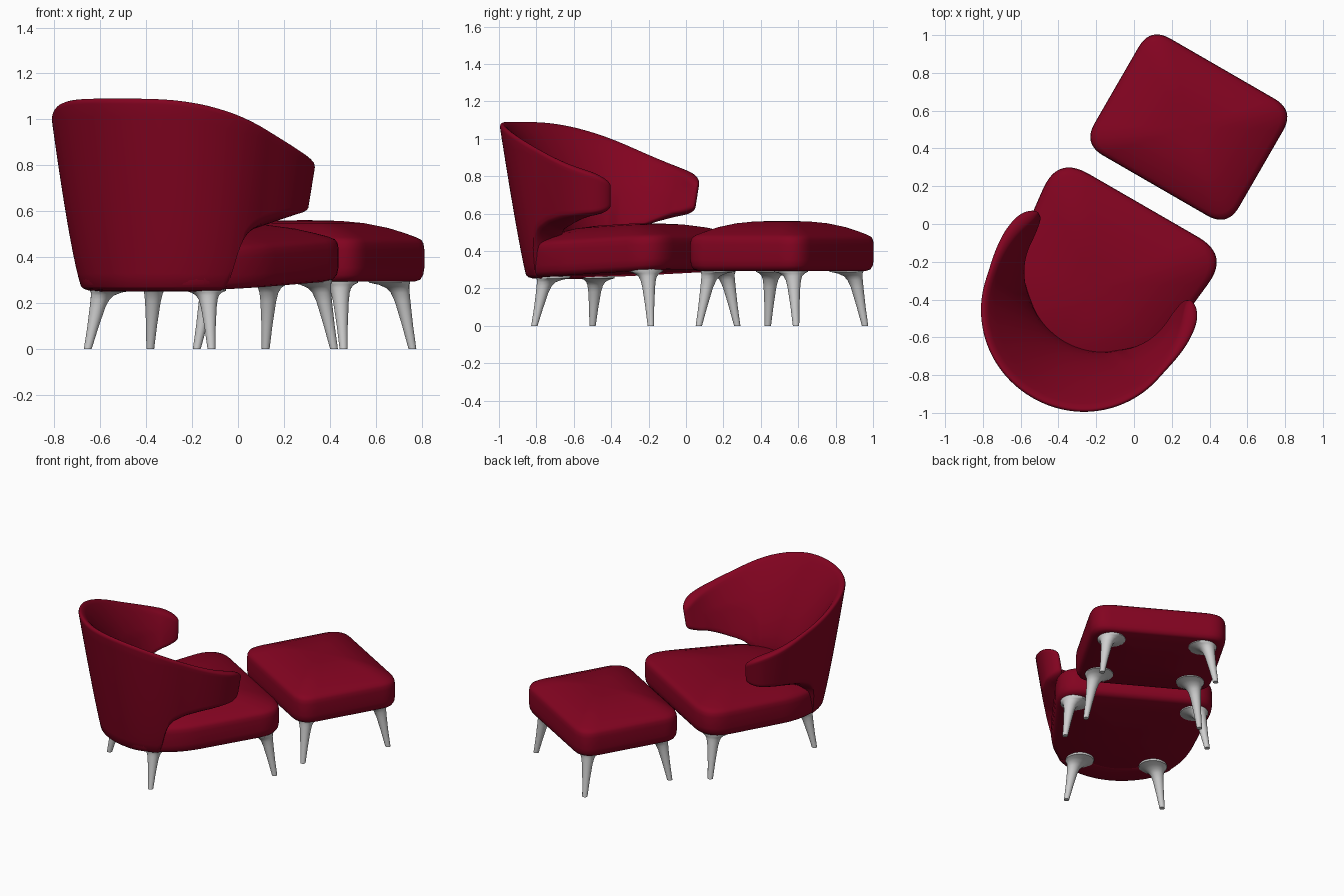
import bpy, math
from math import sin, cos, radians, pi, sqrt
from mathutils import Matrix, Vector

cube = bpy.data.objects.get("Cube")
if cube:
    bpy.data.objects.remove(cube, do_unlink=True)


def material(name, color, roughness):
    m = bpy.data.materials.new(name)
    m.use_nodes = True
    m.diffuse_color = color
    bsdf = m.node_tree.nodes["Principled BSDF"]
    bsdf.inputs["Base Color"].default_value = color
    bsdf.inputs["Roughness"].default_value = roughness
    return m


RED = material("red fabric", (0.225, 0.001, 0.0145, 1), 0.8)
GREY = material("pale grey metal", (0.62, 0.62, 0.62, 1), 0.5)

# Both pieces are turned by the same angle
TURN = Matrix.Rotation(radians(-30), 4, 'Z')
CHAIR = Matrix.Translation((-0.098, -0.158, 0)) @ TURN
STOOL = Matrix.Translation((0.29, 0.513, 0)) @ TURN


def loft(name, rings, mat, place):
    """Skin a list of closed rings and cap both ends."""
    n = len(rings[0])
    verts = [p for ring in rings for p in ring]
    faces = []
    for i in range(len(rings) - 1):
        for j in range(n):
            k = (j + 1) % n
            faces.append((i * n + j, i * n + k, (i + 1) * n + k, (i + 1) * n + j))
    faces.append(tuple(reversed(range(n))))
    faces.append(tuple(range(len(verts) - n, len(verts))))
    mesh = bpy.data.meshes.new(name)
    mesh.from_pydata(verts, [], faces)
    mesh.materials.append(mat)
    ob = bpy.data.objects.new(name, mesh)
    bpy.context.collection.objects.link(ob)
    ob.matrix_world = place
    bpy.ops.object.select_all(action='DESELECT')
    ob.select_set(True)
    bpy.context.view_layer.objects.active = ob
    bpy.ops.object.mode_set(mode='EDIT')
    bpy.ops.mesh.select_all(action='SELECT')
    bpy.ops.mesh.normals_make_consistent(inside=False)
    bpy.ops.object.mode_set(mode='OBJECT')
    bpy.ops.object.shade_smooth_by_angle(angle=radians(50))


def rounded(half):
    """Mirror (x, y, cut) corners across x and round each one."""
    corners = half + [(-x, y, c) for x, y, c in reversed(half)]
    out = []
    for i, (x, y, cut) in enumerate(corners):
        p = Vector((x, y))
        a = p + (Vector(corners[i - 1][:2]) - p).normalized() * cut
        b = p + (Vector(corners[(i + 1) % len(corners)][:2]) - p).normalized() * cut
        for k in range(11):
            t = k / 10
            out.append(a * (1 - t) ** 2 + p * 2 * t * (1 - t) + b * t * t)
    return out


# Cushion section: outline scale, height above the base
SECTION = [(0.05, 0), (0.92, 0), (0.965, 0.008), (0.99, 0.028), (1, 0.06), (1, 0.14),
           (0.993, 0.165), (0.975, 0.181), (0.93, 0.193), (0.84, 0.21), (0.7, 0.233),
           (0.5, 0.254), (0.3, 0.264), (0.05, 0.267)]


def cushion(name, outline, mid, base, place):
    rings = []
    for s, h in SECTION:
        ring = []
        for p in outline:
            x, y = p.x * s, mid + (p.y - mid) * s
            ring.append((x, y, base(y) + h))
        rings.append(ring)
    loft(name, rings, RED, place)


# Seat and footstool cushions
seat_outline = rounded([(0.525, 0.296, 0.19), (0.44, -0.48, 0.2), (0.22, -0.72, 0.15)])
cushion("seat_cushion", seat_outline, -0.2, lambda y: 0.25 + 0.05 * (y + 0.72), CHAIR)
stool_outline = rounded([(0.442, 0.357, 0.125), (0.442, -0.357, 0.125)])
cushion("footstool_cushion", stool_outline, 0, lambda y: 0.294, STOOL)

# Wraparound back: heights of its top and bottom edges by angle from the rear
TOP = [(0, 1.09), (20, 1.09), (35, 1.077), (50, 1.044), (63, 1.002), (75, 0.955),
       (90, 0.897), (105, 0.845), (118, 0.808), (140, 0.75)]
BOTTOM = [(0, 0.25), (60, 0.25), (61.5, 0.32), (64, 0.42), (67, 0.47), (71, 0.508),
          (80, 0.545), (92, 0.572), (110, 0.588), (140, 0.6)]
CENTRE_Y, END, TAPER = -0.316, 123, 13


def table(points, x):
    for (x0, y0), (x1, y1) in zip(points, points[1:]):
        if x <= x1:
            return y0 + (y1 - y0) * (x - x0) / (x1 - x0)
    return points[-1][1]


def smooth_table(points, x, w):
    return sum(table(points, abs(x + w * d / 3)) for d in range(-3, 4)) / 7


def arm_share(deg):
    f = max(0, min(1, (deg - 75) / 45))
    return f * f * (3 - 2 * f)


def outer_radius(deg, z):
    t = max(0, min(1, (z - 0.25) / 0.83))
    return 0.418 + 0.148 * t ** (1 - 0.25 * min(1, deg / 60)) + 0.073 * arm_share(deg)


def inner_radius(deg, z, top):
    # Meets the seat along a smaller circle set further forward
    c = 0.176 * cos(radians(deg))
    low = -c + sqrt(c * c + 0.127)
    s = max(0, min(1, (z - 0.5) / (top - 0.5)))
    rim = 0.03 + 0.045 * arm_share(deg)
    r = low + (outer_radius(deg, top) - rim - low) * s ** 1.45
    return min(r, outer_radius(deg, z) - rim)


def shell_ring(angle):
    deg = abs(angle)
    top, bot = smooth_table(TOP, deg, 8), smooth_table(BOTTOM, deg, 2)
    q = max(0, (deg - END + TAPER) / TAPER)
    e = sqrt(max(0, 1 - q * q))
    mid, half = (top + bot) / 2, (top - bot) / 2 * (0.52 + 0.48 * e)
    # The inner face hangs lower where the arm leaves the seat
    drop = 0.05 * max(0, min(1, (deg - 64) / 8, (112 - deg) / 20))
    rho, steps = 0.022, 14
    inner_h = half - rho
    side = [mid - inner_h + 2 * inner_h * k / steps for k in range(steps + 1)]
    cap = [pi * k / 8 for k in range(1, 8)]
    section = [(z, 1) for z in side]
    section += [(mid + inner_h + rho * sin(a), cos(a)) for a in cap]
    section += [(z, -1) for z in reversed(side)]
    section += [(mid - inner_h - rho * sin(a), -cos(a)) for a in cap]
    ring = []
    for z, w in section:
        ro, ri = outer_radius(deg, z), inner_radius(deg, z, top)
        r = (ro + ri) / 2 + w * (ro - ri) / 2 * max(e, 0.03)
        a = radians(angle)
        low_share = max(0, 1 - (z - mid + half) / half)
        ring.append((r * sin(a), CENTRE_Y - r * cos(a), z - drop * low_share * (1 - w) / 2))
    return ring


COUNT = 220
angles = [END * sin(pi / 2 * (2 * i / COUNT - 1)) for i in range(COUNT + 1)]
loft("wraparound_back", [shell_ring(a) for a in angles], RED, CHAIR)

# Splayed legs: share of height, radius, inward shift, flaring into a mounting plate
LEG = [(0, 0.017, 0), (0.35, 0.024, 0.022), (0.7, 0.034, 0.044), (0.83, 0.041, 0.055),
       (0.9, 0.05, 0.066), (0.95, 0.067, 0.083), (0.98, 0.09, 0.103), (1.03, 0.092, 0.105)]


def leg(name, x, y, height, place):
    inward = Vector((-math.copysign(1, x), -math.copysign(1, y))).normalized()
    rings = []
    for h, r, shift in LEG:
        cx, cy = x + inward.x * shift, y + inward.y * shift
        rings.append([(cx + r * cos(2 * pi * k / 24), cy + r * sin(2 * pi * k / 24), h * height)
                      for k in range(24)])
    loft(name, rings, GREY, place)


for side, s in (("left", -1), ("right", 1)):
    leg("chair_front_leg_" + side, s * 0.462, 0.232, 0.295, CHAIR)
    leg("chair_back_leg_" + side, s * 0.311, -0.574, 0.259, CHAIR)
    leg("footstool_front_leg_" + side, s * 0.369, 0.3, 0.295, STOOL)
    leg("footstool_back_leg_" + side, s * 0.369, -0.3, 0.295, STOOL)
